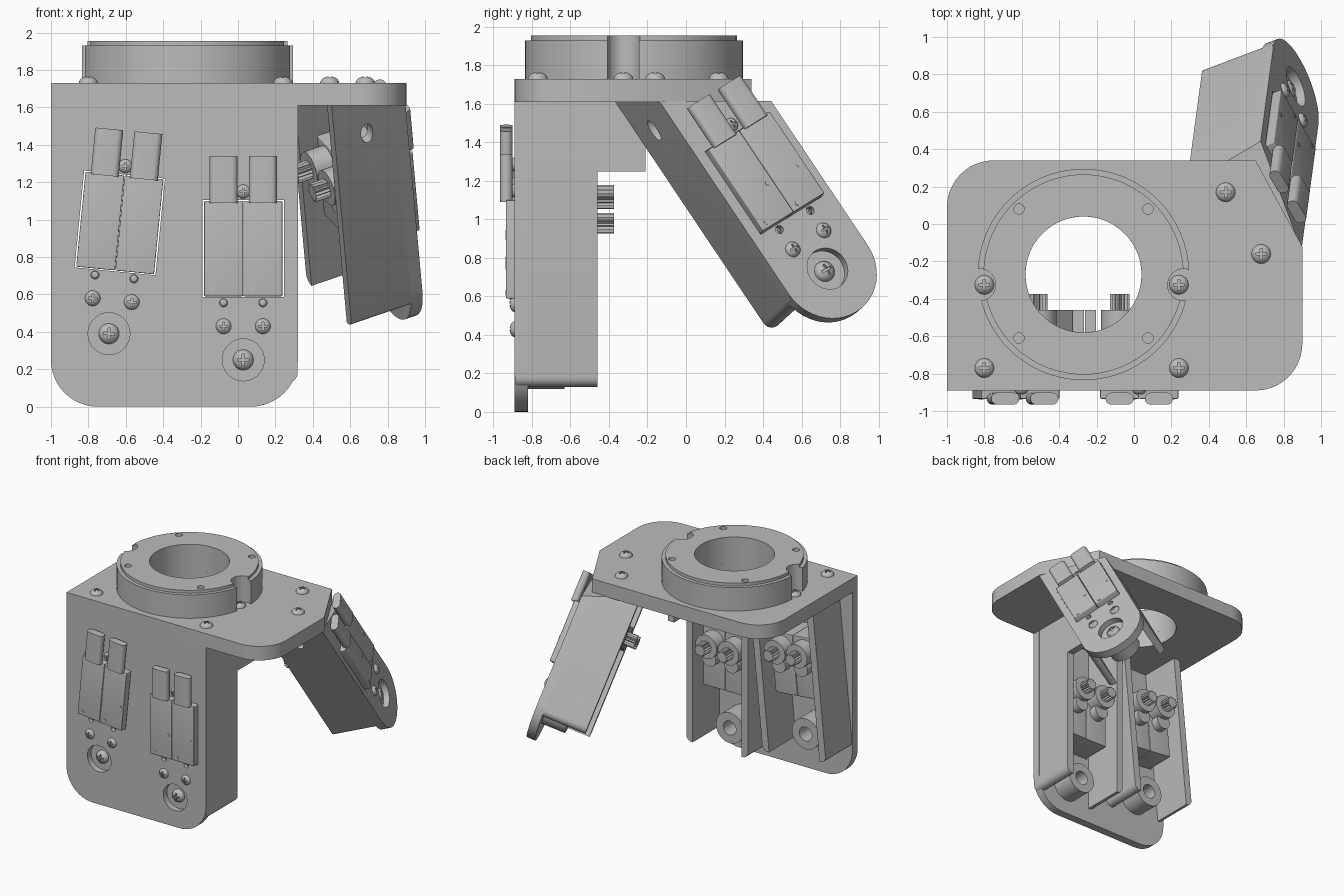
import bpy, bmesh
from math import cos, sin, pi, radians
from mathutils import Matrix, Vector

cube = bpy.data.objects.get("Cube")
if cube:
    bpy.data.objects.remove(cube)

grey = bpy.data.materials.new("machined grey")
grey.use_nodes = True
COLOUR = (0.5, 0.5, 0.5, 1)
grey.diffuse_color = COLOUR
grey.node_tree.nodes["Principled BSDF"].inputs["Base Color"].default_value = COLOUR


def box(bm, x, y, z, bevel=0, rule=lambda a, b: True):
    """Box spanning the (low, high) pairs x, y, z; edges that pass the rule are rounded."""
    mid = Vector([(a + b) / 2 for a, b in (x, y, z)])
    size = [b - a for a, b in (x, y, z)]
    new = bmesh.ops.create_cube(bm, size=1, matrix=Matrix.Translation(mid) @ Matrix.Diagonal((*size, 1)))
    if bevel:
        edges = {e for v in new["verts"] for e in v.link_edges if rule(e.verts[0].co, e.verts[1].co)}
        bmesh.ops.bevel(bm, geom=list(edges), offset=bevel, segments=5, profile=0.5, affect='EDGES')


def prism(bm, points, z0, z1, rounded=(), radius=0.25):
    """Extruded polygon; the listed corners are rounded."""
    flat = bmesh.new()
    verts = [flat.verts.new((x, y, z0)) for x, y in points]
    flat.faces.new(verts)
    if rounded:
        bmesh.ops.bevel(flat, geom=[verts[i] for i in rounded], offset=radius,
                        segments=12, profile=0.5, affect='VERTICES')
    solid = bmesh.ops.extrude_face_region(flat, geom=flat.faces[:])
    top = [g for g in solid["geom"] if isinstance(g, bmesh.types.BMVert)]
    bmesh.ops.translate(flat, verts=top, vec=(0, 0, z1 - z0))
    part = bpy.data.meshes.new("prism")
    flat.to_mesh(part)
    flat.free()
    bm.from_mesh(part)
    bpy.data.meshes.remove(part)


def lathe(bm, profile, x=0, y=0, steps=48):
    """Closed (radius, height) profile turned about a vertical axis."""
    rings = [[bm.verts.new((x + r * cos(2 * pi * i / steps), y + r * sin(2 * pi * i / steps), z))
              for r, z in profile] for i in range(steps)]
    n = len(profile)
    for i in range(steps):
        a, b = rings[i], rings[(i + 1) % steps]
        for j in range(n):
            k = (j + 1) % n
            bm.faces.new((a[j], b[j], b[k], a[k]))


def rod(bm, r, x, y, z0, z1, steps=32):
    bmesh.ops.create_cone(bm, cap_ends=True, segments=steps, radius1=r, radius2=r, depth=z1 - z0,
                          matrix=Matrix.Translation((x, y, (z0 + z1) / 2)))


def smooth(mesh):
    mesh.shade_smooth()
    mesh.set_sharp_from_angle(angle=radians(32))


def finish(name, bm, matrix=Matrix()):
    bmesh.ops.recalc_face_normals(bm, faces=bm.faces)
    bm.transform(matrix)
    mesh = bpy.data.meshes.new(name)
    bm.to_mesh(mesh)
    bm.free()
    mesh.materials.append(grey)
    smooth(mesh)
    ob = bpy.data.objects.new(name, mesh)
    bpy.context.scene.collection.objects.link(ob)
    return ob


def cut(ob, cutter):
    """Subtract the cutter and bake the result."""
    mod = ob.modifiers.new("cut", 'BOOLEAN')
    mod.operation, mod.solver, mod.object = 'DIFFERENCE', 'EXACT', cutter
    bpy.context.view_layer.update()
    deps = bpy.context.evaluated_depsgraph_get()
    mesh = bpy.data.meshes.new_from_object(ob.evaluated_get(deps))
    ob.modifiers.clear()
    ob.data = mesh
    smooth(mesh)
    bpy.data.objects.remove(cutter)


def screw(name, matrix, x, y, z, r):
    """Domed cross-head screw."""
    bm = bmesh.new()
    bmesh.ops.create_uvsphere(bm, u_segments=24, v_segments=12, radius=r)
    bmesh.ops.bisect_plane(bm, geom=bm.verts[:] + bm.edges[:] + bm.faces[:], plane_co=(0, 0, 0),
                           plane_no=(0, 0, 1), clear_inner=True)
    bmesh.ops.holes_fill(bm, edges=bm.edges[:])
    bmesh.ops.scale(bm, vec=(1, 1, 0.75), verts=bm.verts)
    place = matrix @ Matrix.Translation((x, y, z))
    head = finish(name, bm, place)
    for wide, tall in ((0.55, 0.12), (0.12, 0.55)):
        slot = bmesh.new()
        box(slot, (-wide * r, wide * r), (-tall * r, tall * r), (0.4 * r, 2 * r))
        cut(head, finish("slot_cutter", slot, place))


def openings(matrix):
    """Servo window, pivot counterbore and small holes of one finger mount."""
    bm = bmesh.new()
    box(bm, (-0.217, 0.217), (0.335, 0.855), (-0.09, 0.05))
    rod(bm, 0.112, 0, 0, -0.05, 0.05, 40)
    for x in (-0.105, 0.105):
        rod(bm, 0.022, x, 0.305, -0.04, 0.05, 16)
    return finish("opening_cutter", bm, matrix)


def trim_top(bm, matrix):
    """Stop a part at the underside of the top plate."""
    inv = matrix.inverted()
    up = (inv.to_3x3() @ Vector((0, 0, 1))).normalized()
    bmesh.ops.bisect_plane(bm, geom=bm.verts[:] + bm.edges[:] + bm.faces[:], plane_no=up,
                           plane_co=inv @ Vector((0, 0, 1.615)), clear_outer=True)
    bmesh.ops.holes_fill(bm, edges=[e for e in bm.edges if e.is_boundary])


def finger_mount(name, matrix, half, low):
    """Walls, servos and pivot; half is the half width, low the foot of the walls."""
    walls = []
    for side, s in (("left", 1), ("right", -1)):
        bm = bmesh.new()
        box(bm, sorted((s * half, s * (half - 0.06))), (low, 1.9), (-0.43, -0.005), 0.05,
            lambda a, b: min(a.x * s, b.x * s) > half - 0.01 and max(a.y, b.y) < low + 0.01)
        trim_top(bm, matrix)
        walls.append(finish(f"{name}_{side}_wall", bm, matrix))
    # paired servos with lids, connectors and output splines
    for x in (-0.105, 0.105):
        bm = bmesh.new()
        box(bm, (x - 0.104, x + 0.104), (0.34, 0.85), (-0.32, 0.045), 0.006)
        rod(bm, 0.014, x + 0.07, 0.54, 0.04, 0.048, 12)
        rod(bm, 0.014, x - 0.06, 0.37, 0.04, 0.048, 12)
        box(bm, (x - 0.075, x + 0.075), (0.84, 1.09), (0.012, 0.075), 0.03,
            lambda a, b: abs(a.y - b.y) > 0.1)
        rod(bm, 0.1, x, 0.73, -0.43, -0.3)
        rod(bm, 0.065, x, 0.61, -0.39, -0.3)
        teeth = [((0.053 if i % 2 else 0.04) * cos(pi * i / 14), (0.053 if i % 2 else 0.04) * sin(pi * i / 14))
                 for i in range(28)]
        prism(bm, [(x + p, 0.73 + q) for p, q in teeth], -0.515, -0.42)
        finish(f"{name}_servo", bm, matrix)
        screw(f"{name}_mount_screw", matrix, x, 0.18, -0.005, 0.042)
        screw(f"{name}_small_screw", matrix, x, 0.305, -0.035, 0.02)
    # hollow boss behind the pivot
    bm = bmesh.new()
    lathe(bm, [(0.06, -0.06), (0.13, -0.06), (0.13, -0.26), (0.06, -0.26)])
    finish(f"{name}_boss", bm, matrix)
    screw(f"{name}_pivot_screw", matrix, 0, 0, -0.05, 0.055)
    screw(f"{name}_clamp_screw", matrix, 0, 0.9, -0.005, 0.038)
    return walls


# Frames: local x across, y up along the finger, z out of the plate
front = Matrix(((1, 0, 0, 0), (0, 0, -1, -0.89), (0, 1, 0, 0), (0, 0, 0, 1)))
straight = front @ Matrix.Translation((0.028, 0.25, 0))
leaning = front @ Matrix.Translation((-0.69, 0.39, 0)) @ Matrix.Rotation(radians(-5.6), 4, 'Z')
down = Vector((0.075, 0.555, -0.828)).normalized()
across = (-down).cross(Vector((0.89, 0.335, 0.305))).normalized()
thumb = Matrix((across, -down, across.cross(-down))).transposed().to_4x4()
thumb.translation = (0.865, 0.735, 0.745)

# Top plate with wrist hole
bm = bmesh.new()
prism(bm, [(-1, -0.89), (0.9, -0.89), (0.9, -0.12), (0.65, 0.34), (-1, 0.34)], 1.61, 1.73, (1, 4))
top_plate = finish("top_plate", bm)
bm = bmesh.new()
rod(bm, 0.31, -0.27, -0.27, 1.5, 1.8, 64)
cut(top_plate, finish("hole_cutter", bm))

# Wrist ring with two notches and four pin holes
bm = bmesh.new()
lathe(bm, [(0.31, 1.725), (0.565, 1.725), (0.565, 1.93), (0.535, 1.93), (0.535, 1.955), (0.31, 1.955)],
      -0.27, -0.27, 80)
ring = finish("wrist_ring", bm)
bm = bmesh.new()
for sx in (-1, 1):
    rod(bm, 0.085, -0.28 + sx * 0.545, -0.325, 1.7, 2)
    for sy in (-1, 1):
        rod(bm, 0.028, -0.27 + sx * 0.345, -0.265 + sy * 0.345, 1.85, 2, 20)
cut(ring, finish("ring_cutter", bm))

# Top plate screws
for x, y in ((-0.8, -0.325), (0.24, -0.325), (-0.8, -0.77), (0.24, -0.77), (0.49, 0.17), (0.68, -0.16)):
    screw("plate_screw", Matrix(), x, y, 1.727, 0.052)

# Front plate with two finger mounts
bm = bmesh.new()
prism(bm, [(-1, 0), (0.32, 0), (0.32, 1.61), (-1, 1.61)], -0.07, 0, (0, 1))
front_plate = finish("front_plate", bm, front)
for frame in (straight, leaning):
    cut(front_plate, openings(frame))
finger_mount("straight_finger", straight, 0.291, -0.12)
finger_mount("leaning_finger", leaning, 0.3, -0.13)

# Bracket joining the side wall to the top plate
bm = bmesh.new()
box(bm, (0.26, 0.319), (-0.47, -0.21), (1.25, 1.612))
finish("wall_bracket", bm)

# Thumb plate, mount and slotted near wall
bm = bmesh.new()
prism(bm, [(-0.27, -0.27), (0.27, -0.27), (0.27, 1.9), (-0.27, 1.9)], -0.07, 0, (0, 1), 0.265)
trim_top(bm, thumb)
thumb_plate = finish("thumb_plate", bm, thumb)
cut(thumb_plate, openings(thumb))
near_wall = finger_mount("thumb", thumb, 0.27, -0.08)[1]
bm = bmesh.new()
rod(bm, 0.05, 0, 0, -0.1, 0.1, 24)
bm.transform(Matrix.Translation((-0.24, 1.107, -0.24)) @ Matrix.Diagonal((1, 1.2, 0.7, 1))
             @ Matrix.Rotation(pi / 2, 4, 'Y'))
cut(near_wall, finish("slot_cutter", bm, thumb))
